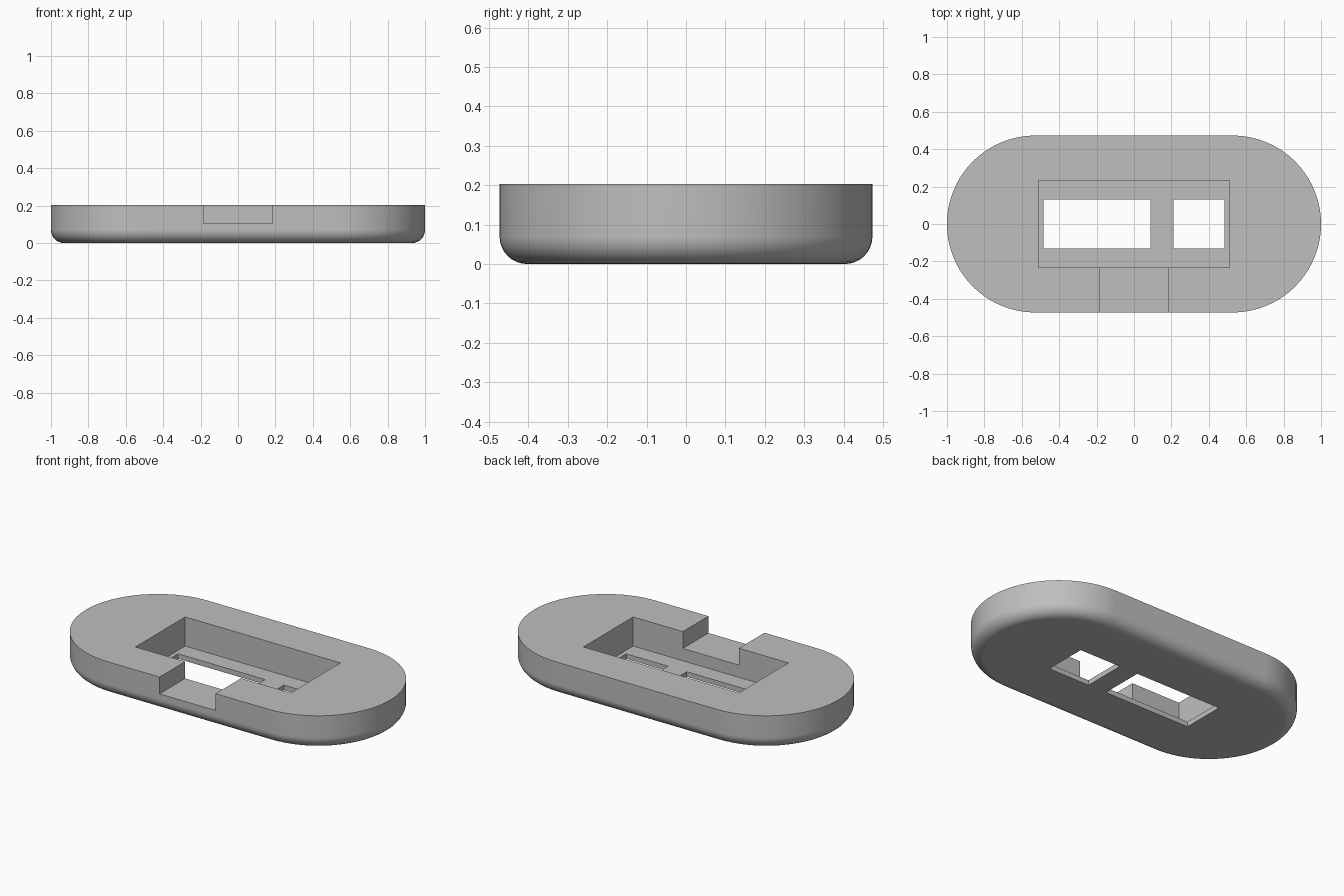
import bpy
import bmesh
from math import sin, cos, pi, radians

HEIGHT = 0.203
RADIUS = 0.473       # radius of the rounded ends
STRAIGHT = 0.527     # half length of the straight sides
FILLET = 0.07        # rounding of the lower rim
FLOOR = 0.03         # thickness of the recess floor
END_STEPS = 40
FILLET_STEPS = 8

old = bpy.data.objects.get("Cube")
if old:
    bpy.data.objects.remove(old, do_unlink=True)

grey = bpy.data.materials.new("plain grey")
grey.use_nodes = True
grey.diffuse_color = (0.52, 0.52, 0.52, 1)
grey.node_tree.nodes["Principled BSDF"].inputs["Base Color"].default_value = grey.diffuse_color


def make_object(name, bm):
    bmesh.ops.recalc_face_normals(bm, faces=bm.faces)
    mesh = bpy.data.meshes.new(name)
    bm.to_mesh(mesh)
    bm.free()
    mesh.materials.append(grey)
    obj = bpy.data.objects.new(name, mesh)
    bpy.context.collection.objects.link(obj)
    return obj


def stadium_ring(bm, inset, z):
    """Outline with two half-round ends."""
    ring = []
    for side in (1, -1):
        for i in range(END_STEPS + 1):
            a = -pi / 2 + pi * i / END_STEPS
            r = RADIUS - inset
            ring.append(bm.verts.new((side * (STRAIGHT + r * cos(a)), side * r * sin(a), z)))
    return ring


def cut_box(target, x0, x1, y0, y1, z0, z1):
    """Subtract a box from the target."""
    bm = bmesh.new()
    bmesh.ops.create_cube(bm, size=1)
    for v in bm.verts:
        v.co = (x1 if v.co.x > 0 else x0, y1 if v.co.y > 0 else y0, z1 if v.co.z > 0 else z0)
    cutter = make_object("cutter", bm)
    cutter.hide_render = True
    mod = target.modifiers.new("cut", "BOOLEAN")
    mod.operation = "DIFFERENCE"
    mod.solver = "EXACT"
    mod.object = cutter
    bpy.ops.object.modifier_apply(modifier=mod.name)
    bpy.data.objects.remove(cutter, do_unlink=True)


# Rounded tray body: filleted lower rim and upright wall
bm = bmesh.new()
rings = []
for i in range(FILLET_STEPS + 1):
    a = pi / 2 * i / FILLET_STEPS
    rings.append(stadium_ring(bm, FILLET * (1 - sin(a)), FILLET * (1 - cos(a))))
rings.append(stadium_ring(bm, 0, HEIGHT))
count = len(rings[0])
for low, high in zip(rings, rings[1:]):
    for i in range(count):
        j = (i + 1) % count
        bm.faces.new((low[i], low[j], high[j], high[i]))
bm.faces.new(rings[0])
bm.faces.new(rings[-1])
body = make_object("tray_body", bm)

bpy.ops.object.select_all(action="DESELECT")
body.select_set(True)
bpy.context.view_layer.objects.active = body

# Recess, front notch and the two floor windows
cut_box(body, -0.51, 0.51, -0.233, 0.233, FLOOR, 0.4)
cut_box(body, -0.184, 0.184, -0.6, -0.1, 0.103, 0.4)
cut_box(body, -0.485, 0.087, -0.131, 0.131, -0.1, 0.1)
cut_box(body, 0.21, 0.484, -0.131, 0.131, -0.1, 0.1)

# Smooth rim with crisp cut edges and flat large faces
bpy.ops.object.shade_smooth_by_angle(angle=radians(30))
weighted = body.modifiers.new("flat_faces", "WEIGHTED_NORMAL")
weighted.keep_sharp = True
